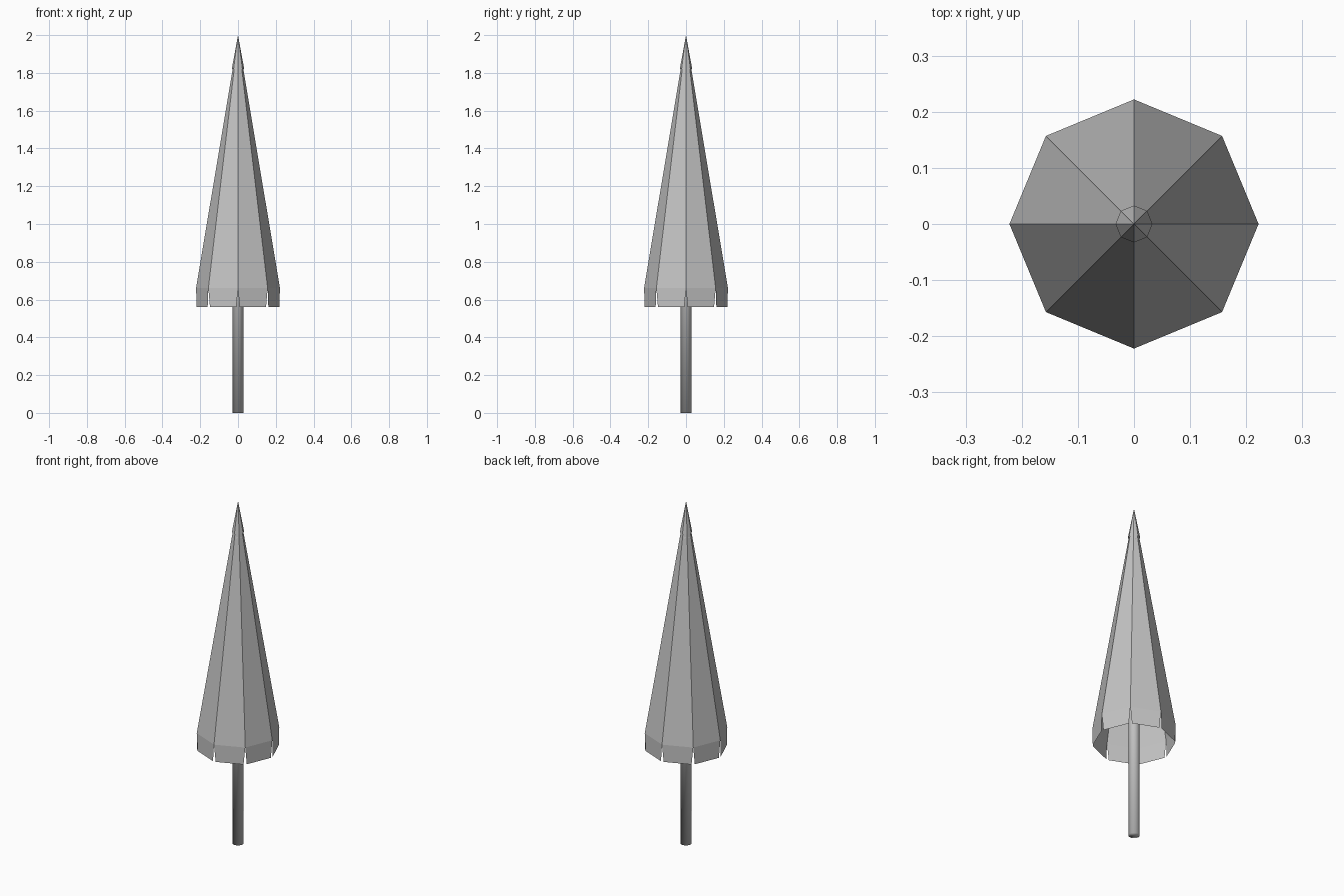
import bpy, bmesh
from math import cos, sin, pi
from mathutils import Vector

if "Cube" in bpy.data.objects:
    bpy.data.objects.remove(bpy.data.objects["Cube"])

SIDES = 8
RADIUS = 0.222
EAVE_Z, HEM_Z, TOP_Z = 0.66, 0.56, 2.0


def make_material(name, value):
    mat = bpy.data.materials.new(name)
    mat.use_nodes = True
    colour = (value, value, value, 1)
    mat.diffuse_color = colour
    mat.node_tree.nodes["Principled BSDF"].inputs["Base Color"].default_value = colour
    return mat


grey = make_material("light_grey", 0.55)


def finish(name, bm, smooth=False):
    mesh = bpy.data.meshes.new(name)
    for face in bm.faces:
        face.smooth = smooth
    bm.to_mesh(mesh)
    bm.free()
    obj = bpy.data.objects.new(name, mesh)
    bpy.context.collection.objects.link(obj)
    mesh.materials.append(grey)
    return obj


def add_cone(bm, radius, base_z, apex_z):
    """Open pyramid; returns its base ring."""
    ring = [bm.verts.new((radius * cos(2 * pi * i / SIDES),
                          radius * sin(2 * pi * i / SIDES), base_z))
            for i in range(SIDES)]
    apex = bm.verts.new((0, 0, apex_z))
    for i in range(SIDES):
        bm.faces.new((ring[i], ring[(i + 1) % SIDES], apex))
    return ring


# Folded canopy, with hanging flaps separated by pointed slits
bm = bmesh.new()
ring = add_cone(bm, RADIUS, EAVE_Z, TOP_Z - 0.01)
drop = Vector((0, 0, HEM_Z - EAVE_Z))
for i in range(SIDES):
    a, b = ring[i], ring[(i + 1) % SIDES]
    low_a = bm.verts.new(a.co.lerp(b.co, 0.055) + drop)
    low_b = bm.verts.new(b.co.lerp(a.co, 0.055) + drop)
    bm.faces.new((low_a, low_b, b, a))
finish("canopy", bm)

# Pointed cap over the canopy tip
bm = bmesh.new()
add_cone(bm, 0.033, 1.82, TOP_Z)
finish("tip_cap", bm)

# Round pole, softly shaded over its ends
bm = bmesh.new()
bmesh.ops.create_cone(bm, cap_ends=True, segments=16,
                      radius1=0.03, radius2=0.03, depth=1.8)
bmesh.ops.translate(bm, verts=bm.verts, vec=(0, 0, 0.9))
finish("pole", bm, smooth=True)
